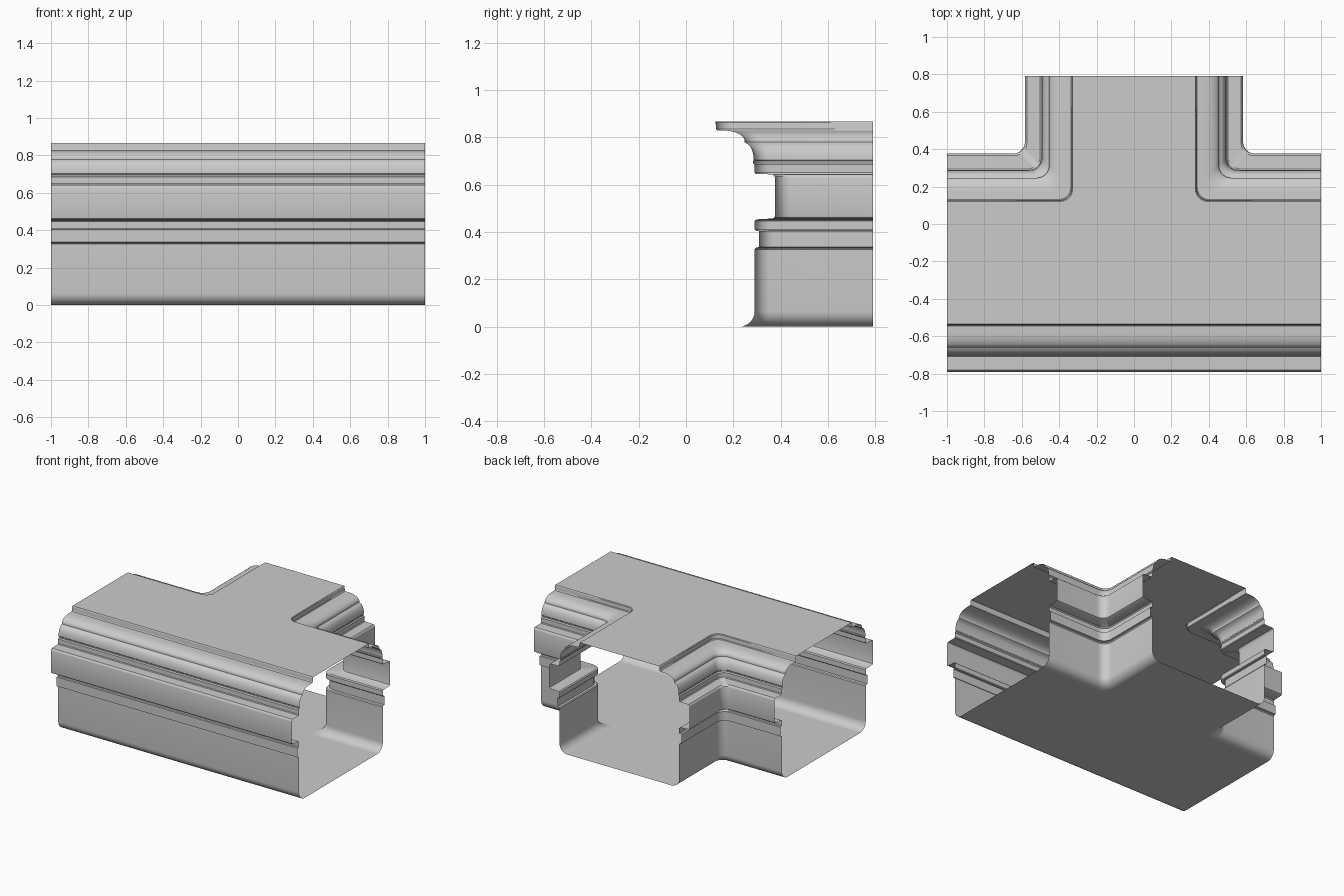
import bpy, bmesh
from math import sin, cos, pi

if "Cube" in bpy.data.objects:
    bpy.data.objects.remove(bpy.data.objects["Cube"])

CY = -0.207      # centre line of the main corridor
BACK = 0.79      # open end of the side branch
R = 0.065        # plan radius of the two inner corners
TOP = 0.867


def arc(cx, cz, rx, rz, a0, a1, n=8):
    return [(cx + rx * cos(a0 + (a1 - a0) * i / n),
             cz + rz * sin(a0 + (a1 - a0) * i / n)) for i in range(n + 1)]


# Wall section from ceiling to floor: (distance from corridor centre, height)
profile = [(0.328, TOP), (0.332, 0.862), (0.334, 0.834), (0.338, 0.829)]
profile += arc(0.368, 0.783, 0.087, 0.045, pi / 2, 0.15)           # upper cove
profile += [(0.454, 0.779)]
profile += arc(0.455, 0.703, 0.038, 0.073, 1.1, 0)                 # lower cove
profile += [(0.490, 0.699), (0.490, 0.691), (0.497, 0.684), (0.497, 0.650),
            (0.502, 0.645), (0.573, 0.643), (0.581, 0.635),
            (0.583, 0.627), (0.583, 0.470), (0.581, 0.462), (0.574, 0.457),
            (0.504, 0.453), (0.497, 0.446), (0.497, 0.410), (0.502, 0.405),
            (0.515, 0.404), (0.515, 0.336), (0.502, 0.333), (0.497, 0.326)]
profile += arc(0.432, 0.065, 0.065, 0.065, 0, -pi / 2)             # floor fillet


def corner_path(d):
    """Plan line of the right back wall turning into the branch."""
    turn = arc(d + R, CY + d + R, R, R, 1.5 * pi, pi, 10)
    return [(1, CY + d)] + turn + [(d, BACK)]


def front_path(d):
    return [(-1, CY - d), (1, CY - d)]


def make(name, verts, faces):
    mesh = bpy.data.meshes.new(name)
    mesh.from_pydata(verts, [], faces)
    obj = bpy.data.objects.new(name, mesh)
    bpy.context.collection.objects.link(obj)
    bpy.ops.object.select_all(action='DESELECT')
    obj.select_set(True)
    bpy.context.view_layer.objects.active = obj
    bpy.ops.object.shade_smooth_by_angle(angle=0.6)
    return obj


def wall(name, path):
    """Sweep the wall section along a plan path."""
    verts = [(x, y, z) for d, z in profile for x, y in path(d)]
    n = len(path(0.5))
    faces = [(j * n + i, j * n + i + 1, (j + 1) * n + i + 1, (j + 1) * n + i)
             for j in range(len(profile) - 1) for i in range(n - 1)]
    return make(name, verts, faces)


def slab(name, d, z, flip):
    """Flat T-shaped sheet meeting the wall section."""
    right = corner_path(d)
    left = [(-x, y) for x, y in reversed(right)]
    pts = right + left + [(-1, CY - d), (1, CY - d)]
    order = list(range(len(pts)))
    if flip:
        order.reverse()
    return make(name, [(x, y, z) for x, y in pts], [order])


# Straight front wall
wall("front_wall", front_path)

# Back corner walls, mirrored left and right
corner = wall("corner_walls", corner_path)
corner.modifiers.new("Mirror", 'MIRROR').use_axis[0] = True

# Floor and ceiling sheets
slab("floor", profile[-1][0], 0.0, False)
slab("ceiling", profile[0][0], TOP, True)
